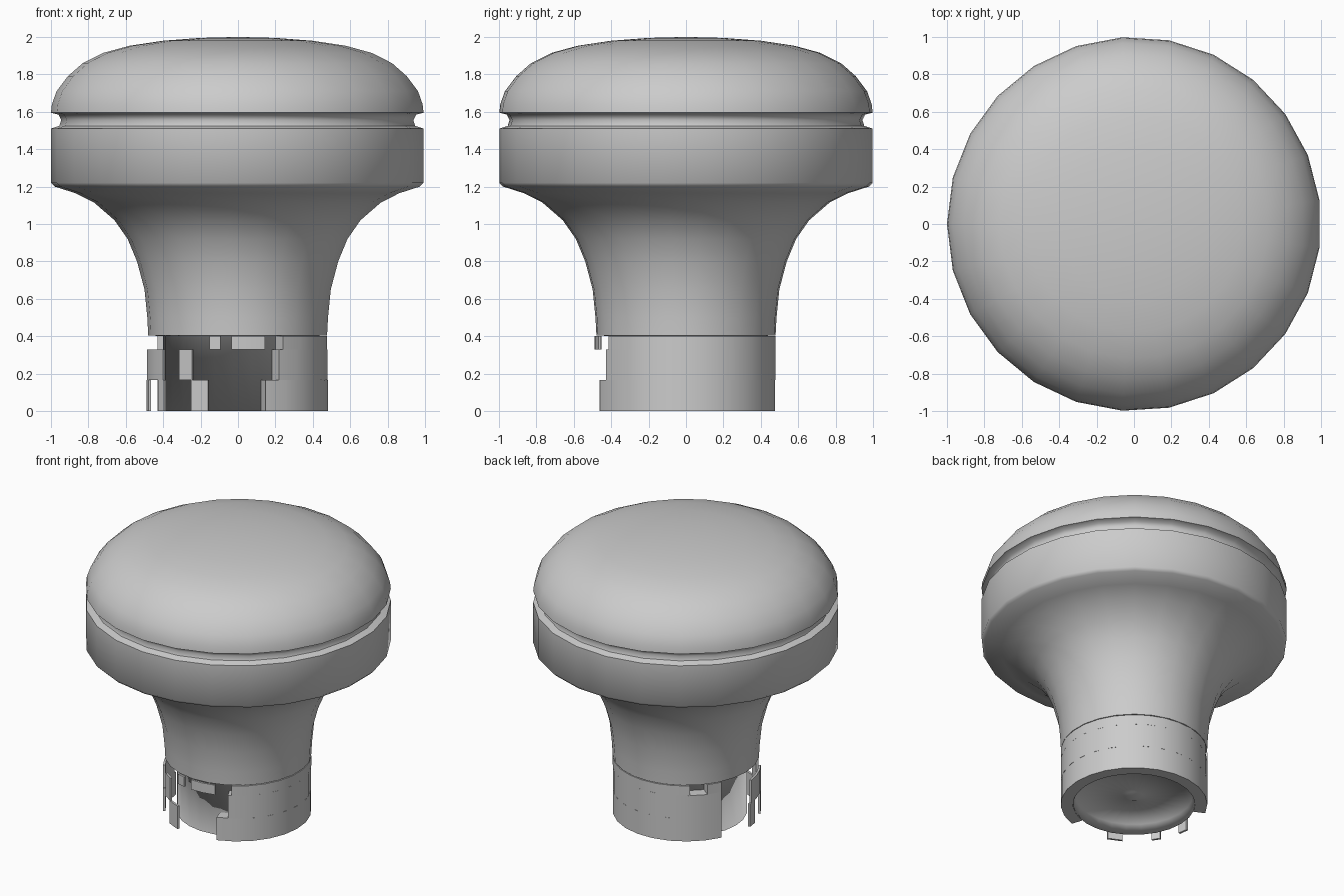
import bpy, bmesh
from math import radians, cos, sin, pi, ceil

SIDES = 25

# Remove the default object
cube = bpy.data.objects.get("Cube")
if cube:
    bpy.data.objects.remove(cube, do_unlink=True)

# One plain grey for everything
grey = bpy.data.materials.new("plain_grey")
grey.use_nodes = True
colour = (0.6, 0.6, 0.6, 1)
grey.diffuse_color = colour
grey.node_tree.nodes["Principled BSDF"].inputs["Base Color"].default_value = colour


def finish(name, bm, angle):
    """Turn a bmesh into a smooth-shaded object."""
    bmesh.ops.remove_doubles(bm, verts=bm.verts, dist=1e-4)
    bmesh.ops.recalc_face_normals(bm, faces=bm.faces)
    mesh = bpy.data.meshes.new(name)
    bm.to_mesh(mesh)
    bm.free()
    mesh.materials.append(grey)
    obj = bpy.data.objects.new(name, mesh)
    bpy.context.collection.objects.link(obj)
    bpy.ops.object.select_all(action="DESELECT")
    obj.select_set(True)
    bpy.context.view_layer.objects.active = obj
    bpy.ops.object.shade_smooth_by_angle(angle=radians(angle))
    return obj


def lathe(name, profile, angle):
    """Revolve a radius/height profile, with one corner pointing to -x."""
    bm = bmesh.new()
    verts = [bm.verts.new((-r, 0, z)) for r, z in profile]
    edges = [bm.edges.new(pair) for pair in zip(verts, verts[1:])]
    bmesh.ops.spin(bm, geom=verts + edges, cent=(0, 0, 0), axis=(0, 0, 1),
                   angle=2 * pi, steps=SIDES, use_merge=True)
    return finish(name, bm, angle)


def add_wall(bm, start, end, low, high, inner, outer):
    """Closed curved wall between two angles in degrees."""
    steps = max(1, ceil((end - start) / (360 / SIDES)))
    rings = []
    for i in range(steps + 1):
        a = radians(start + (end - start) * i / steps)
        rings.append([bm.verts.new((r * cos(a), r * sin(a), z)) for r, z in
                      ((inner, low), (outer, low), (outer, high), (inner, high))])
    for a, b in zip(rings, rings[1:]):
        for k in range(4):
            n = (k + 1) % 4
            bm.faces.new((a[k], a[n], b[n], b[k]))
    bm.faces.new(rings[0])
    bm.faces.new(rings[-1])


# Domed top, grooved rim and flared neck
lathe("knob_body", [
    (0, 2.0), (0.2, 1.995), (0.4, 1.98), (0.58, 1.953), (0.72, 1.915),
    (0.83, 1.86), (0.91, 1.79), (0.97, 1.71), (0.995, 1.64), (1.0, 1.595),
    (0.96, 1.585), (0.945, 1.555), (0.955, 1.525), (1.0, 1.51),
    (1.0, 1.22), (0.98, 1.2), (0.87, 1.165), (0.77, 1.115), (0.66, 1.02),
    (0.59, 0.92), (0.54, 0.8), (0.5, 0.65), (0.485, 0.5), (0.48, 0.405),
], 50)

# Inner core with a shallow hollow underneath
lathe("inner_core", [
    (0.48, 0.405), (0.4, 0.4), (0.4, 0.0), (0.385, 0.07), (0.06, 0.06), (0, 0.03),
], 180)

# Broken collar, stepped where it ends
LOW, MID, HIGH, TOP = 0.0, 0.165, 0.33, 0.4
collar = bmesh.new()
for start, end, low, high in (
    (-72, 154, LOW, MID), (-63, 154, MID, HIGH),
    (-60, 128, HIGH, TOP), (142, 154, HIGH, TOP),
):
    add_wall(collar, start, end, low, high, 0.4, 0.48)
finish("collar", collar, 40)

# Thin shards left over in the gap
shards = bmesh.new()
for start, end, low, high in (
    (186, 215, MID, HIGH), (184, 192, LOW, MID), (209, 216, LOW, MID),
    (230, 240, MID, HIGH), (239, 251, LOW, MID),
    (252, 259, HIGH, TOP), (266, 287, HIGH, TOP),
):
    add_wall(shards, start, end, low, high, 0.475, 0.49)
finish("collar_shards", shards, 40)
